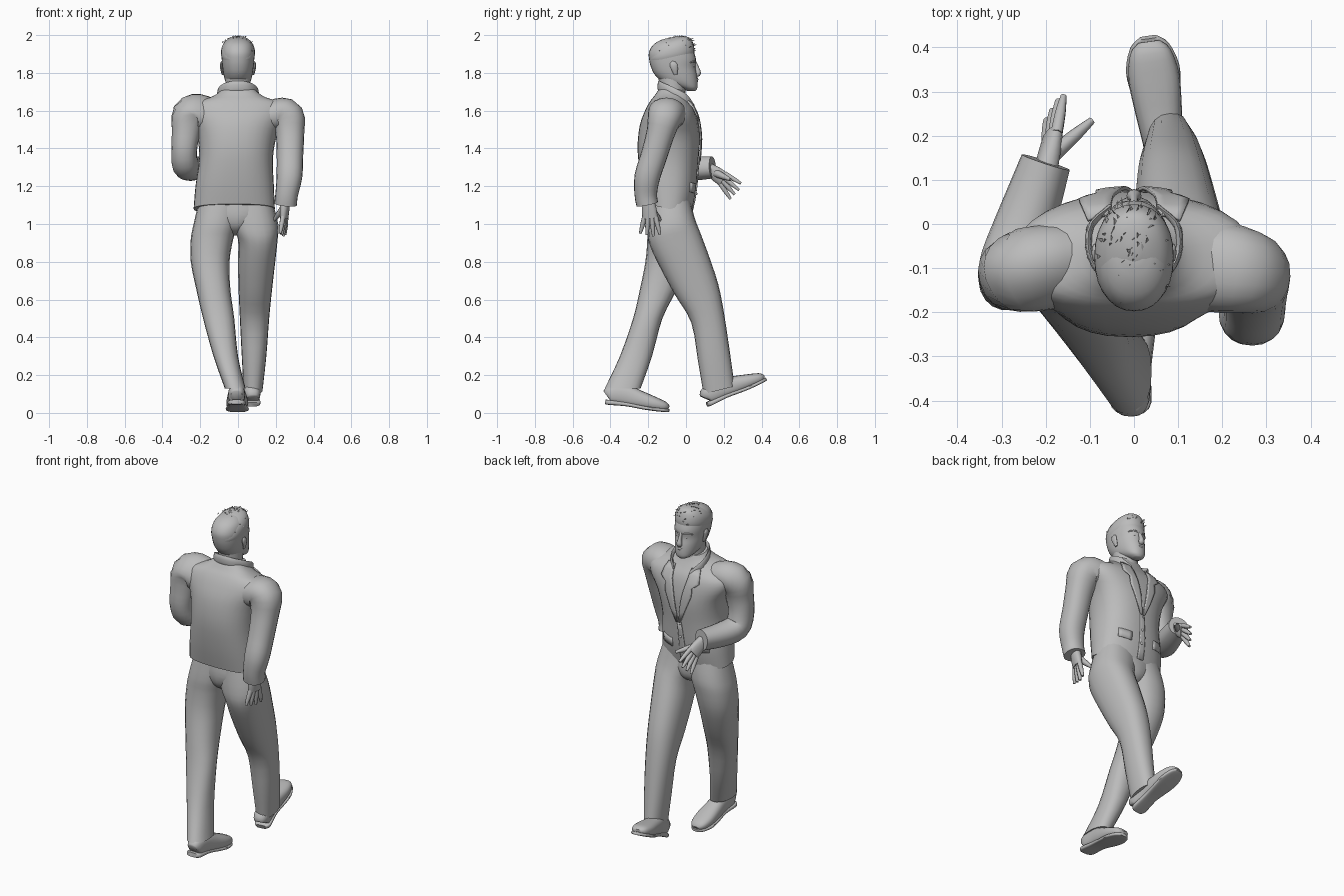
import bpy, bmesh, math, random
from mathutils import Vector
from mathutils.bvhtree import BVHTree

cube = bpy.data.objects.get("Cube")
if cube:
    bpy.data.objects.remove(cube)
random.seed(4)

grey = bpy.data.materials.new("plain_grey")
grey.use_nodes = True
grey.diffuse_color = (0.5, 0.5, 0.5, 1)
grey.node_tree.nodes["Principled BSDF"].inputs["Base Color"].default_value = (0.5, 0.5, 0.5, 1)


def finish(name, bm, angle=50):
    """Turn a bmesh into a smooth shaded object."""
    bmesh.ops.recalc_face_normals(bm, faces=bm.faces)
    mesh = bpy.data.meshes.new(name)
    bm.to_mesh(mesh)
    bm.free()
    mesh.materials.append(grey)
    obj = bpy.data.objects.new(name, mesh)
    bpy.context.collection.objects.link(obj)
    bpy.ops.object.select_all(action='DESELECT')
    obj.select_set(True)
    bpy.context.view_layer.objects.active = obj
    bpy.ops.object.shade_smooth_by_angle(angle=math.radians(angle))
    return obj


def smooth_rows(rows, steps):
    """Catmull-Rom interpolation of rows of numbers."""
    rows = [Vector(r) for r in rows]
    out = []
    for i in range(len(rows) - 1):
        b, c = rows[i], rows[i + 1]
        a = rows[i - 1] if i else b
        d = rows[i + 2] if i + 2 < len(rows) else c
        for k in range(steps):
            t = k / steps
            out.append(b + (c - a) * (t / 2) + (a * 2 - b * 5 + c * 4 - d) * (t * t / 2)
                       + (b * 3 - a - c * 3 + d) * (t ** 3 / 2))
    return out + [rows[-1]]


def tube(name, rings, side=(1, 0, 0), axis=None, n=20, steps=3, power=2.0):
    """Loft rings of (x, y, z, half width along side, other half width)."""
    rings = smooth_rows(rings, steps)
    centres = [Vector(r[:3]) for r in rings]
    bm = bmesh.new()
    loops = []
    for i, r in enumerate(rings):
        t = Vector(axis) if axis else centres[min(i + 1, len(rings) - 1)] - centres[max(i - 1, 0)]
        t.normalize()
        u = Vector(side)
        u = (u - t * u.dot(t)).normalized()
        v = t.cross(u)
        loop = []
        for k in range(n):
            a = math.tau * k / n
            c, s = math.cos(a), math.sin(a)
            c = math.copysign(abs(c) ** (2 / power), c)
            s = math.copysign(abs(s) ** (2 / power), s)
            loop.append(bm.verts.new(centres[i] + u * c * r[3] + v * s * r[4]))
        loops.append(loop)
    for lo, hi in zip(loops, loops[1:]):
        for k in range(n):
            bm.faces.new((lo[k], lo[(k + 1) % n], hi[(k + 1) % n], hi[k]))
    bm.faces.new(loops[0])
    bm.faces.new(loops[-1])
    return finish(name, bm)


def spans(rows):
    """Rows of (z, x min, x max, y min, y max) to rings."""
    return [((a + b) / 2, (c + d) / 2, z, (b - a) / 2, (d - c) / 2) for z, a, b, c, d in rows]


# Jacket body with a sloping hem
torso = tube("jacket_body", spans([
    (1.08, -.235, .195, -.212, .03), (1.2, -.225, .19, -.24, .055),
    (1.35, -.205, .185, -.26, .067), (1.48, -.22, .21, -.25, .078),
    (1.57, -.265, .265, -.22, .068), (1.625, -.255, .255, -.192, .05),
    (1.66, -.16, .16, -.168, .025), (1.69, -.105, .11, -.15, .005), (1.72, -.08, .085, -.13, -.01)]),
    axis=(0, .22, 1), n=32, power=2.4)
surface = BVHTree.FromPolygons([v.co for v in torso.data.vertices],
                               [p.vertices[:] for p in torso.data.polygons])


def patch(name, left, right, lift=.005):
    """Cloth strip between two (x, z) edges, laid on the jacket front."""
    bm = bmesh.new()
    rows = []
    for a, b in zip(smooth_rows(left, 2), smooth_rows(right, 2)):
        row = []
        for k in range(5):
            x, z = a.lerp(b, k / 4)
            hit = surface.ray_cast(Vector((x, 1, z)), Vector((0, -1, 0)))[0]
            hit = hit or surface.find_nearest(Vector((x, .05, z)))[0]
            row.append(bm.verts.new(hit + Vector((0, lift, 0))))
        rows.append(row)
    for p, q in zip(rows, rows[1:]):
        for k in range(4):
            bm.faces.new((p[k], p[k + 1], q[k + 1], q[k]))
    obj = finish(name, bm, 30)
    mod = obj.modifiers.new("thickness", 'SOLIDIFY')
    mod.thickness = .008
    mod.offset = 0


# Lapels, front edges and pocket flaps
inner = [(.055, 1.65), (.048, 1.58), (.035, 1.53), (.02, 1.45), (.003, 1.33)]
outer = [(.105, 1.65), (.125, 1.58), (.085, 1.55), (.085, 1.5), (.014, 1.33)]
for s, label in ((1, "left"), (-1, "right")):
    patch(label + "_lapel", [(x * s, z) for x, z in inner], [(x * s, z) for x, z in outer], .009)
    patch(label + "_pocket_flap", [(-.02 + .075 * s, 1.21), (-.02 + .075 * s, 1.16)],
          [(-.02 + .15 * s, 1.22), (-.02 + .15 * s, 1.17)], .001)
patch("front_edge", [(-.012, 1.34), (-.03, 1.2), (-.035, 1.07)],
      [(.012, 1.34), (.005, 1.2), (.005, 1.07)], .002)
for i, z in enumerate((1.32, 1.24, 1.16)):
    bm = bmesh.new()
    bmesh.ops.create_uvsphere(bm, u_segments=10, v_segments=6, radius=.008)
    finish("button_%d" % i, bm).location = surface.ray_cast(
        Vector((-.008, 1, z)), Vector((0, -1, 0)))[0] + Vector((0, .003, 0))

# Collar wrapping the neck
half = [(.065, .03, 1.61), (.1, -.01, 1.66), (.098, -.075, 1.695), (.058, -.128, 1.72)]
path = half + [(0, -.143, 1.728)] + [(-x, y, z) for x, y, z in reversed(half)]
tube("collar", [p + (.03, .008) for p in path], side=(0, 0, 1), n=10)

# Trousers: seat and two legs
tube("trouser_seat", spans([
    (1.13, -.2, .17, -.19, .02), (1.05, -.18, .17, -.198, .035), (.99, -.13, .11, -.185, .03),
    (.955, -.08, .05, -.15, 0), (.94, -.045, .01, -.11, -.04)]), axis=(0, 0, 1))
tube("back_trouser_leg", spans([
    (1.13, -.205, .03, -.19, .02), (1.0, -.235, .0, -.205, .04), (.92, -.25, -.025, -.205, .035),
    (.8, -.25, -.045, -.215, .01), (.65, -.22, -.04, -.245, -.05), (.5, -.185, -.02, -.28, -.125),
    (.3, -.13, 0, -.35, -.18), (.13, -.07, .04, -.43, -.24)]), axis=(0, 0, 1), power=2.3)
tube("front_trouser_leg", spans([
    (1.13, -.05, .18, -.19, .02), (1.0, -.03, .213, -.205, .05), (.92, 0, .21, -.195, .08),
    (.8, 0, .197, -.14, .125), (.65, .003, .18, -.06, .175), (.5, .01, .165, .025, .205),
    (.3, .02, .15, .06, .235), (.12, .03, .13, .09, .26)]), axis=(0, -.25, 1), power=2.3)


# Shoes, built heel first and then pitched
def shoe(name, place, pitch, yaw):
    upper = tube(name + "_upper", [
        (0, 0, .045, .03, .03), (0, .02, .055, .043, .05), (0, .1, .06, .046, .056),
        (0, .17, .05, .053, .048), (0, .25, .039, .058, .037), (0, .31, .031, .046, .026),
        (0, .332, .024, .024, .012)], power=2.5)
    sole = tube(name + "_sole", [
        (0, -.004, .012, .03, .012), (0, .02, .012, .047, .013), (0, .11, .015, .044, .011),
        (0, .2, .01, .056, .01), (0, .26, .01, .061, .01), (0, .315, .012, .045, .01),
        (0, .338, .013, .02, .008)], power=4)
    for part in (upper, sole):
        part.location = place
        part.rotation_euler = (math.radians(pitch), 0, math.radians(yaw))


shoe("back_shoe", (-.008, -.425, .046), -8, -1)
shoe("front_shoe", (.075, .12, .035), 23, 8)

# Sleeves
tube("lowered_sleeve", [
    (.13, -.095, 1.555, .1, .075), (.21, -.1, 1.58, .102, .085), (.262, -.112, 1.567, .092, .09),
    (.275, -.135, 1.48, .075, .076), (.275, -.17, 1.36, .07, .07), (.272, -.205, 1.25, .068, .068),
    (.258, -.213, 1.16, .06, .06), (.252, -.205, 1.105, .058, .06)], side=(0, 1, 0), power=2.2)
tube("raised_sleeve", [
    (-.13, -.095, 1.565, .1, .075), (-.21, -.1, 1.592, .102, .085), (-.26, -.108, 1.575, .09, .09),
    (-.275, -.12, 1.49, .074, .076), (-.285, -.12, 1.39, .073, .068), (-.278, -.085, 1.312, .07, .07),
    (-.24, .02, 1.295, .065, .066), (-.2, .14, 1.3, .058, .056)], side=(0, .7, .7), power=2.2)


# Hands with four fanned fingers and a thumb
def hand(name, wrist, knuckle, tip, fan, thumb):
    wrist, knuckle, tip, fan, thumb = map(Vector, (wrist, knuckle, tip, fan, thumb))
    tube(name + "_palm", [
        (*wrist, .03, .026), (*wrist.lerp(knuckle, .5), .04, .023), (*knuckle, .042, .018)],
        side=fan, n=14, power=2.4)
    for i in range(4):
        k = (i - 1.5) / 1.5
        base = knuckle + fan * k * .03 - (tip - knuckle) * .1
        end = knuckle.lerp(tip, 1 - .12 * abs(k - .3)) + fan * k * .055
        tube("%s_finger_%d" % (name, i + 1), [
            (*base, .014, .014), (*base.lerp(end, .55), .0125, .0125), (*end, .007, .007)],
            side=fan, n=8, steps=2)
    base = wrist.lerp(knuckle, .35)
    tube(name + "_thumb", [(*base, .023, .02), (*base.lerp(thumb, .6), .016, .015),
                           (*thumb, .008, .008)], side=fan, n=8, steps=2)


hand("lowered_hand", (.25, -.2, 1.13), (.245, -.19, 1.03), (.235, -.19, .935),
     (.25, .95, 0), (.19, -.135, 1.02))
hand("raised_hand", (-.2, .12, 1.295), (-.185, .2, 1.235), (-.178, .272, 1.165),
     (.35, .45, .8), (-.095, .235, 1.235))

# Neck and head
tube("neck", [(0, -.07, 1.58, .07, .07), (0, -.07, 1.68, .067, .065), (0, -.07, 1.8, .068, .08)])
tube("head", spans([
    (1.705, -.022, .022, .005, .05), (1.72, -.045, .045, -.03, .06), (1.75, -.065, .065, -.12, .062),
    (1.79, -.076, .076, -.165, .058), (1.83, -.082, .082, -.185, .05), (1.87, -.086, .086, -.195, .053),
    (1.91, -.086, .086, -.196, .042), (1.95, -.075, .075, -.172, .025), (1.975, -.05, .05, -.13, 0),
    (1.985, -.02, .02, -.09, -.04)]), axis=(0, 0, 1), n=28, power=2.2)
hair = tube("hair_cap", spans([
    (1.875, -.084, .084, -.19, .045), (1.9, -.09, .09, -.197, .047), (1.935, -.086, .086, -.186, .04),
    (1.965, -.068, .068, -.158, .026), (1.983, -.04, .04, -.115, -.005),
    (1.99, -.012, .012, -.08, -.05)]), axis=(0, -.2, 1), n=28, power=2.2)

# Short hair tufts combed close to the crown
bm = bmesh.new()
crown = [v.co.copy() for v in hair.data.vertices if v.co.z > 1.92]
for i in range(130):
    root = random.choice(crown) + Vector([random.uniform(-.008, .008) for _ in "xyz"])
    out = (root - Vector((0, -.075, 1.86))).normalized()
    across = out.orthogonal().normalized() * .005
    lean = Vector((random.uniform(-.01, .01), random.uniform(-.004, .016), 0))
    tip = root + out * .003 + lean
    tip.z = min(tip.z, 2)
    corners = [bm.verts.new(p) for p in (root - out * .005 + across, root - out * .005 - across, tip)]
    bm.faces.new(corners)
finish("hair_tufts", bm)

# Face
tube("nose", [(0, .045, 1.86, .008, .008), (0, .058, 1.825, .01, .012),
              (0, .064, 1.797, .017, .015), (0, .056, 1.785, .012, .008)], n=12)
for z, y, label in ((1.766, .059, "upper"), (1.757, .057, "lower")):
    tube(label + "_lip", [(-.024, y - .012, z, .004, .003), (0, y, z, .007, .007),
                          (.024, y - .012, z, .004, .003)], side=(0, 0, 1), n=8)
for s, label in ((1, "left"), (-1, "right")):
    tube(label + "_brow", [(.013 * s, .047, 1.856, .005, .006), (.035 * s, .04, 1.861, .006, .007),
                           (.058 * s, .019, 1.855, .004, .006)], side=(0, 0, 1), n=8)
    tube(label + "_eye", [(.018 * s, .043, 1.836, .003, .004), (.032 * s, .038, 1.837, .007, .006),
                          (.046 * s, .027, 1.836, .003, .004)], side=(0, 0, 1), n=8)
    tube(label + "_ear", [(.079 * s, -.055, 1.79, .006, .009), (.087 * s, -.06, 1.82, .007, .017),
                          (.089 * s, -.066, 1.845, .007, .02), (.085 * s, -.064, 1.86, .004, .01)], n=12)
